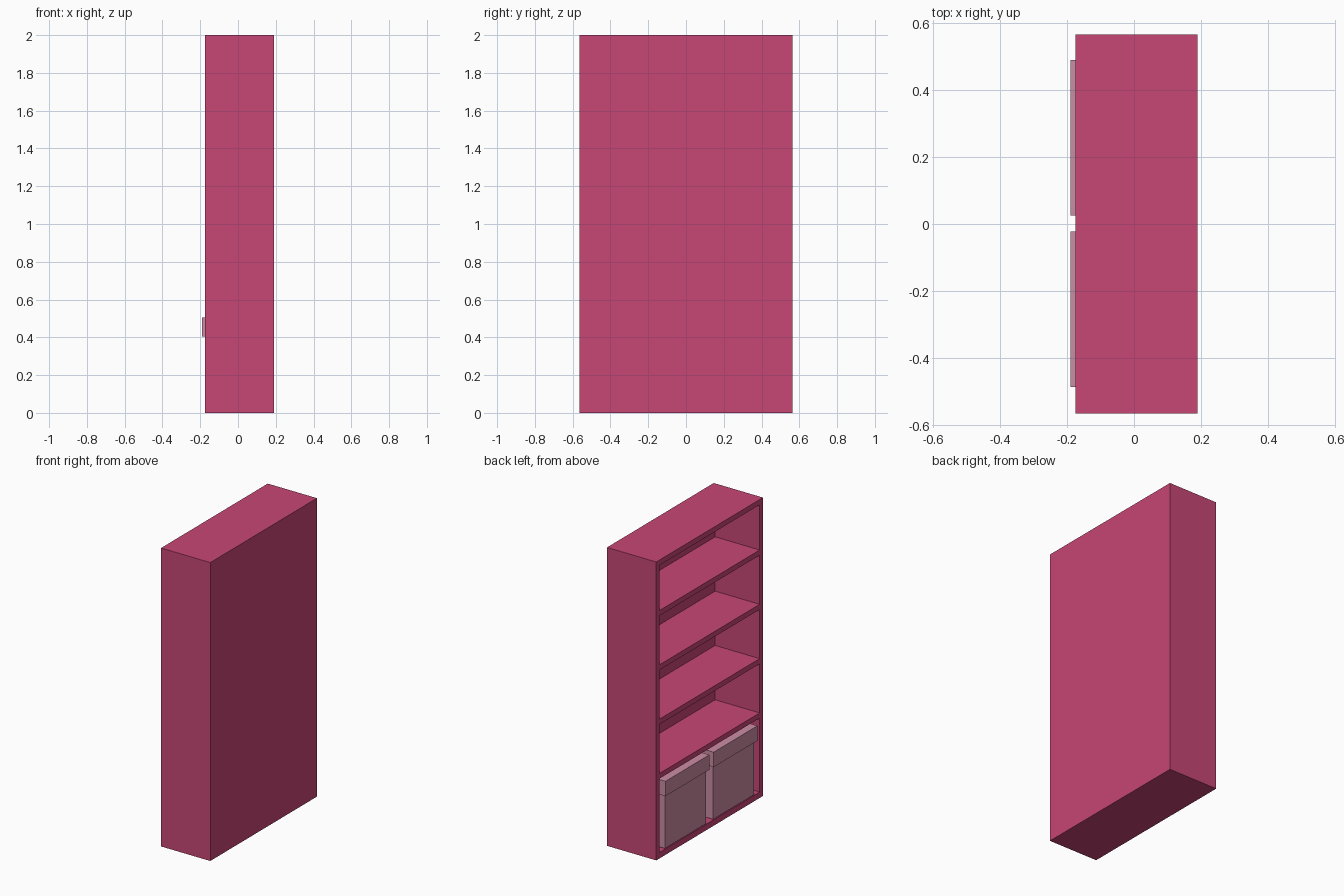
import bpy
import bmesh

if "Cube" in bpy.data.objects:
    bpy.data.objects.remove(bpy.data.objects["Cube"])


def material(name, rgb):
    m = bpy.data.materials.new(name)
    m.diffuse_color = (*rgb, 1.0)
    m.use_nodes = True
    m.node_tree.nodes["Principled BSDF"].inputs["Base Color"].default_value = m.diffuse_color
    return m


PINK = material("raspberry_pink", (0.57, 0.061, 0.178))
PALE = material("pale_rose", (0.60, 0.262, 0.368))


def box(name, x, y, z, mat):
    """Axis-aligned board given its (min, max) range on each axis."""
    bm = bmesh.new()
    bmesh.ops.create_cube(bm, size=1.0)
    for v in bm.verts:
        v.co = [r[0] if c < 0 else r[1] for c, r in zip(v.co, (x, y, z))]
    mesh = bpy.data.meshes.new(name)
    bm.to_mesh(mesh)
    bm.free()
    mesh.materials.append(mat)
    obj = bpy.data.objects.new(name, mesh)
    bpy.context.collection.objects.link(obj)
    return obj


FRONT, BACK, HALF, T = -0.175, 0.19, 0.565, 0.035
INNER, PANEL = HALF - T, BACK - T

# Case: two sides, top, bottom and back panel
box("side_panel_left", (FRONT, BACK), (INNER, HALF), (0, 2), PINK)
box("side_panel_right", (FRONT, BACK), (-HALF, -INNER), (0, 2), PINK)
box("top_board", (FRONT, BACK), (-INNER, INNER), (2 - T, 2), PINK)
box("bottom_board", (FRONT, BACK), (-INNER, INNER), (0, 0.04), PINK)
box("back_panel", (PANEL, BACK), (-INNER, INNER), (0.04, 2 - T), PINK)

# Four evenly spaced shelves
for i in range(4):
    top = 0.57 + i * 0.364
    box(f"shelf_{i + 1}", (FRONT, PANEL), (-INNER, INNER), (top - T, top), PINK)

# Two storage boxes with overhanging lids on the bottom board
for i, cy in enumerate((0.257, -0.254)):
    box(f"storage_box_{i + 1}", (-0.175, 0.125), (cy - 0.217, cy + 0.217), (0.045, 0.41), PALE)
    box(f"storage_lid_{i + 1}", (-0.19, 0.14), (cy - 0.232, cy + 0.232), (0.405, 0.505), PALE)
